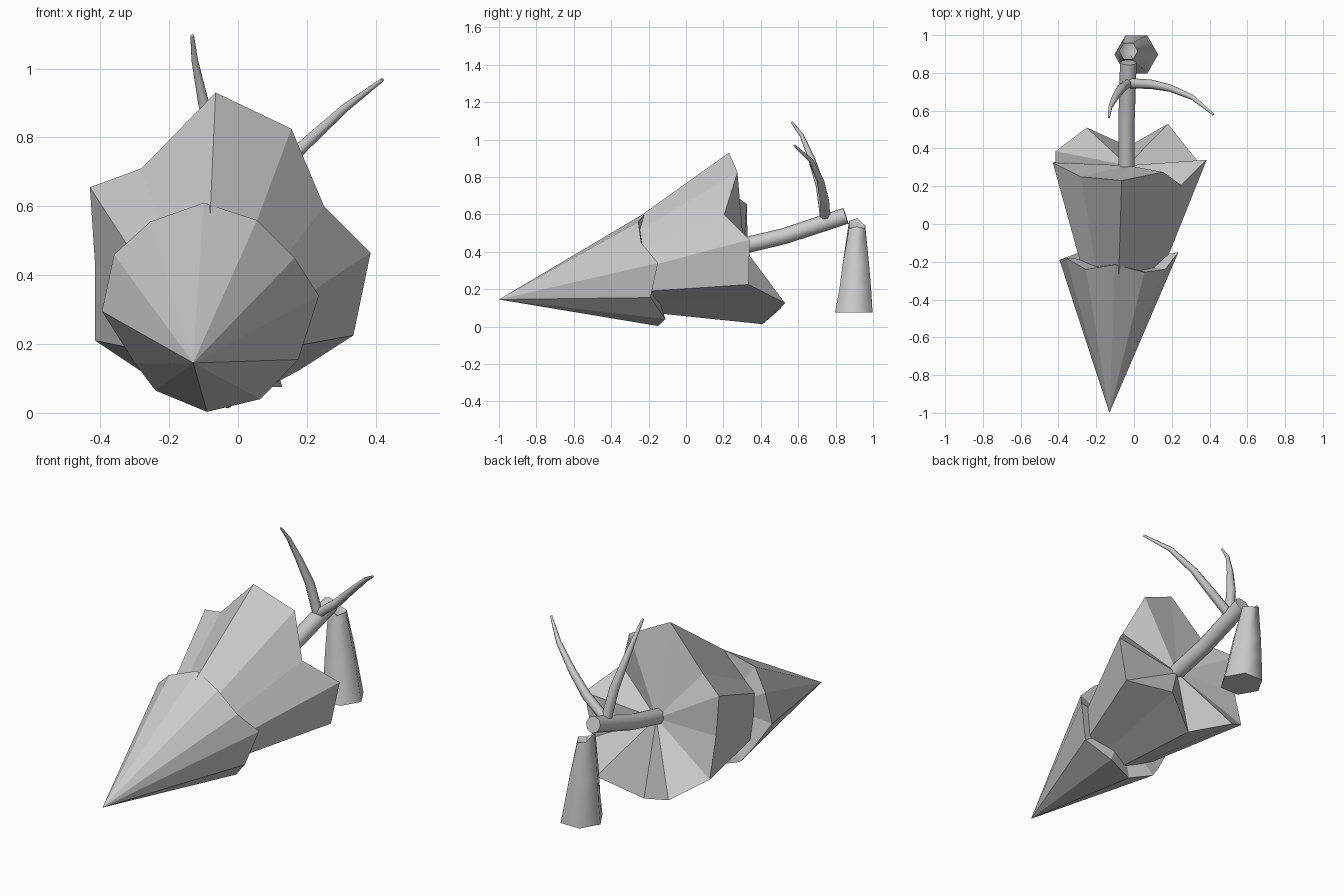
import bpy, math
from mathutils import Vector

if "Cube" in bpy.data.objects:
    bpy.data.objects.remove(bpy.data.objects["Cube"])


def make(name, verts, faces, smooth=None):
    me = bpy.data.meshes.new(name)
    me.from_pydata(verts, [], faces)
    me.update()
    ob = bpy.data.objects.new(name, me)
    bpy.context.collection.objects.link(ob)
    if smooth:
        bpy.ops.object.select_all(action='DESELECT')
        ob.select_set(True)
        bpy.context.view_layer.objects.active = ob
        bpy.ops.object.shade_smooth_by_angle(angle=math.radians(smooth))
    return ob


def foliage(name, tip, hub, rim):
    """Ragged cone: rim fanned to the tip and to the recessed underside hub."""
    n = len(rim)
    faces = []
    for i in range(n):
        j = (i + 1) % n
        faces += [(j, i, n), (i, j, n + 1)]
    return make(name, list(rim) + [tip, hub], faces)


def tube(name, path, radii, sides=8, smooth=50):
    """Tapered round limb following a short path."""
    pts = [Vector(p) for p in path]
    verts, faces = [], []
    side = Vector((0, 1, 0)) if abs((pts[-1] - pts[0]).normalized().y) < .8 else Vector((1, 0, 0))
    for k, (p, r) in enumerate(zip(pts, radii)):
        t = (pts[min(k + 1, len(pts) - 1)] - pts[max(k - 1, 0)]).normalized()
        u = (side - t * side.dot(t)).normalized()
        v = t.cross(u)
        for s in range(sides):
            a = math.tau * s / sides
            verts.append(p + r * (math.cos(a) * u + math.sin(a) * v))
    for k in range(len(pts) - 1):
        for s in range(sides):
            a, b = k * sides + s, k * sides + (s + 1) % sides
            faces.append((a, b, b + sides, a + sides))
    faces += [tuple(reversed(range(sides))),
              tuple(range((len(pts) - 1) * sides, len(pts) * sides))]
    return make(name, verts, faces, smooth)


# Fallen tree crown: small top cone, larger lower cone
foliage("upper_foliage", (-.13, -1, .145), (-.09, -.20, .31), [
    (-.10, -.215, .61), (.055, -.255, .56), (.165, -.24, .45), (.235, -.15, .34),
    (.175, -.19, .155), (.065, -.11, .04), (-.09, -.15, .003), (-.24, -.13, .065),
    (-.30, -.155, .145), (-.395, -.19, .295), (-.36, -.18, .46), (-.255, -.24, .555)])
foliage("lower_foliage", (-.10, -.87, .145), (-.035, .31, .42), [
    (-.065, .23, .93), (.155, .275, .825), (.25, .205, .60), (.385, .34, .465),
    (.335, .335, .225), (.18, .53, .125), (-.03, .41, .013), (-.25, .51, .10),
    (-.415, .385, .21), (-.415, .33, .43), (-.43, .325, .655), (-.28, .25, .71)])

# Broken trunk and bare branches
tube("trunk", [(-.04, .28, .425), (-.04, .53, .485), (-.03, .855, .592)],
     [.043, .043, .044])
tube("left_branch", [(-.03, .745, .57), (-.065, .72, .75), (-.10, .67, .90),
                     (-.125, .62, 1.02), (-.133, .565, 1.095)],
     [.027, .025, .018, .011, .006], 6, 70)
tube("right_branch", [(-.03, .745, .58), (.09, .74, .675), (.19, .72, .775),
                      (.31, .67, .885), (.42, .58, .968)],
     [.027, .025, .02, .014, .006], 6, 70)

# Standing six-sided stump with a splintered top
rings = [(.012, .897, .075, .116), (.0, .905, .20, .098), (-.012, .908, .33, .082),
         (-.03, .915, .535, .05)]
splinter = [.0, -.01, .005, .045, .03, -.01]
verts, faces = [], []
for k, (x, y, z, r) in enumerate(rings):
    for s in range(6):
        a = math.tau * s / 6
        verts.append((x + r * math.cos(a), y + r * math.sin(a),
                      z + (splinter[s] if k == 3 else 0)))
for k in range(3):
    for s in range(6):
        a, b = k * 6 + s, k * 6 + (s + 1) % 6
        faces.append((a, b, b + 6, a + 6))
verts.append((-.03, .915, .51))
faces.append((5, 4, 3, 2, 1, 0))
faces += [(18 + s, 18 + (s + 1) % 6, 24) for s in range(6)]
make("stump", verts, faces, 65)
